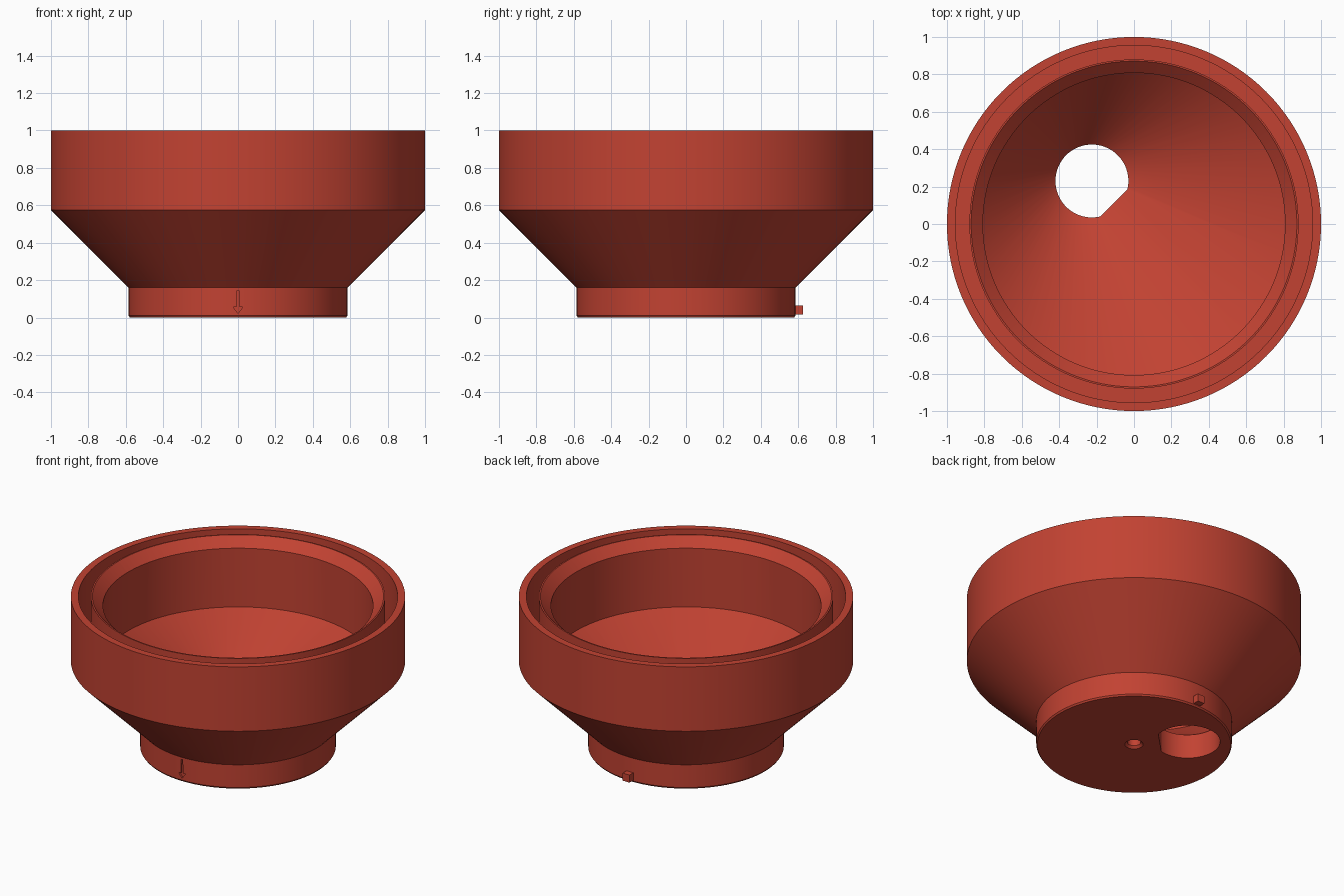
import bpy, bmesh, math
from mathutils import Vector

if "Cube" in bpy.data.objects:
    bpy.data.objects.remove(bpy.data.objects["Cube"])

SEG = 128
red = bpy.data.materials.new("brick_red")
red.diffuse_color = (0.54, 0.055, 0.032, 1)
red.use_nodes = True
red.node_tree.nodes["Principled BSDF"].inputs["Base Color"].default_value = red.diffuse_color


def finish(name, bm):
    bmesh.ops.recalc_face_normals(bm, faces=bm.faces)
    me = bpy.data.meshes.new(name)
    bm.to_mesh(me)
    bm.free()
    me.materials.append(red)
    ob = bpy.data.objects.new(name, me)
    bpy.context.collection.objects.link(ob)
    return ob


def lathe(name, profile):
    """Spin (radius, z) points round z; the first and last rings are capped."""
    bm = bmesh.new()
    rings = []
    for r, z in profile:
        rings.append([bm.verts.new((r * math.cos(a), r * math.sin(a), z))
                      for a in (2 * math.pi * i / SEG for i in range(SEG))])
    for lo, hi in zip(rings, rings[1:]):
        for i in range(SEG):
            j = (i + 1) % SEG
            bm.faces.new((lo[i], lo[j], hi[j], hi[i]))
    bm.faces.new(rings[0])
    bm.faces.new(rings[-1])
    return finish(name, bm)


def hull(name, points):
    bm = bmesh.new()
    for p in points:
        bm.verts.new(p)
    bmesh.ops.convex_hull(bm, input=bm.verts)
    bmesh.ops.dissolve_limit(bm, angle_limit=0.0005, verts=bm.verts, edges=bm.edges)
    return finish(name, bm)


def circle(r, z):
    return [(r * math.cos(2 * math.pi * i / SEG), r * math.sin(2 * math.pi * i / SEG), z)
            for i in range(SEG)]


def d_outline(z, r=0.195, flat=0.166, n=64):
    """Outlet outline: a circle with a flat facing the middle of the bowl."""
    half = math.acos(flat / r)
    pts = []
    for i in range(n + 1):
        a = -math.pi / 4 + half + (2 * math.pi - 2 * half) * i / n
        pts.append((-0.225 + r * math.cos(a), 0.23 + r * math.sin(a), z))
    return pts


def cut(target, cutter):
    mod = target.modifiers.new("cut", 'BOOLEAN')
    mod.operation = 'DIFFERENCE'
    mod.solver = 'EXACT'
    mod.object = cutter
    bpy.context.view_layer.objects.active = target
    bpy.ops.object.modifier_apply(modifier=mod.name)
    bpy.data.objects.remove(cutter)


# Outer shell with foot, flared cone, upper band and the ring groove in the rim
body = lathe("funnel_body", [
    (0.578, 0), (0.585, 0.01), (0.585, 0.16), (1, 0.575), (1, 1),
    (0.955, 1), (0.955, 0.6), (0.88, 0.6), (0.88, 1)])

# Bowl: straight wall above a skewed cone that runs down to the outlet
cut(body, hull("bowl_cutter", d_outline(0.16) + circle(0.808, 0.553) + circle(0.808, 1.1)))
# Chamfer on the inner lip
cut(body, lathe("lip_cutter", [(0.768, 0.903), (0.908, 1.035)]))
# Outlet bore
cut(body, hull("outlet_cutter", d_outline(-0.1) + d_outline(0.18)))
# Pivot hole with countersink under the foot
cut(body, lathe("pivot_cutter", [(0.075, -0.02), (0.04, 0.015), (0.04, 0.1)]))

# Engraved arrow on the front of the foot
arrow = [(-0.005, 0.145), (0.005, 0.145), (0.008, 0.055), (0.025, 0.055),
         (0, 0.022), (-0.025, 0.055), (-0.008, 0.055)]
bm = bmesh.new()
face = bm.faces.new([bm.verts.new((x, -0.65, z)) for x, z in arrow])
ext = bmesh.ops.extrude_face_region(bm, geom=[face])
bmesh.ops.translate(bm, vec=Vector((0, 0.077, 0)),
                    verts=[v for v in ext["geom"] if isinstance(v, bmesh.types.BMVert)])
cut(body, finish("arrow_cutter", bm))

# Index tab at the back of the foot
bm = bmesh.new()
bmesh.ops.create_cube(bm, size=1)
bmesh.ops.scale(bm, vec=(0.05, 0.07, 0.05), verts=bm.verts)
bmesh.ops.translate(bm, vec=(0, 0.59, 0.04), verts=bm.verts)
finish("index_tab", bm)

# Smooth the round walls, keep edges sharp
bpy.ops.object.select_all(action='DESELECT')
body.select_set(True)
bpy.context.view_layer.objects.active = body
bpy.ops.object.shade_smooth_by_angle(angle=math.radians(20))
